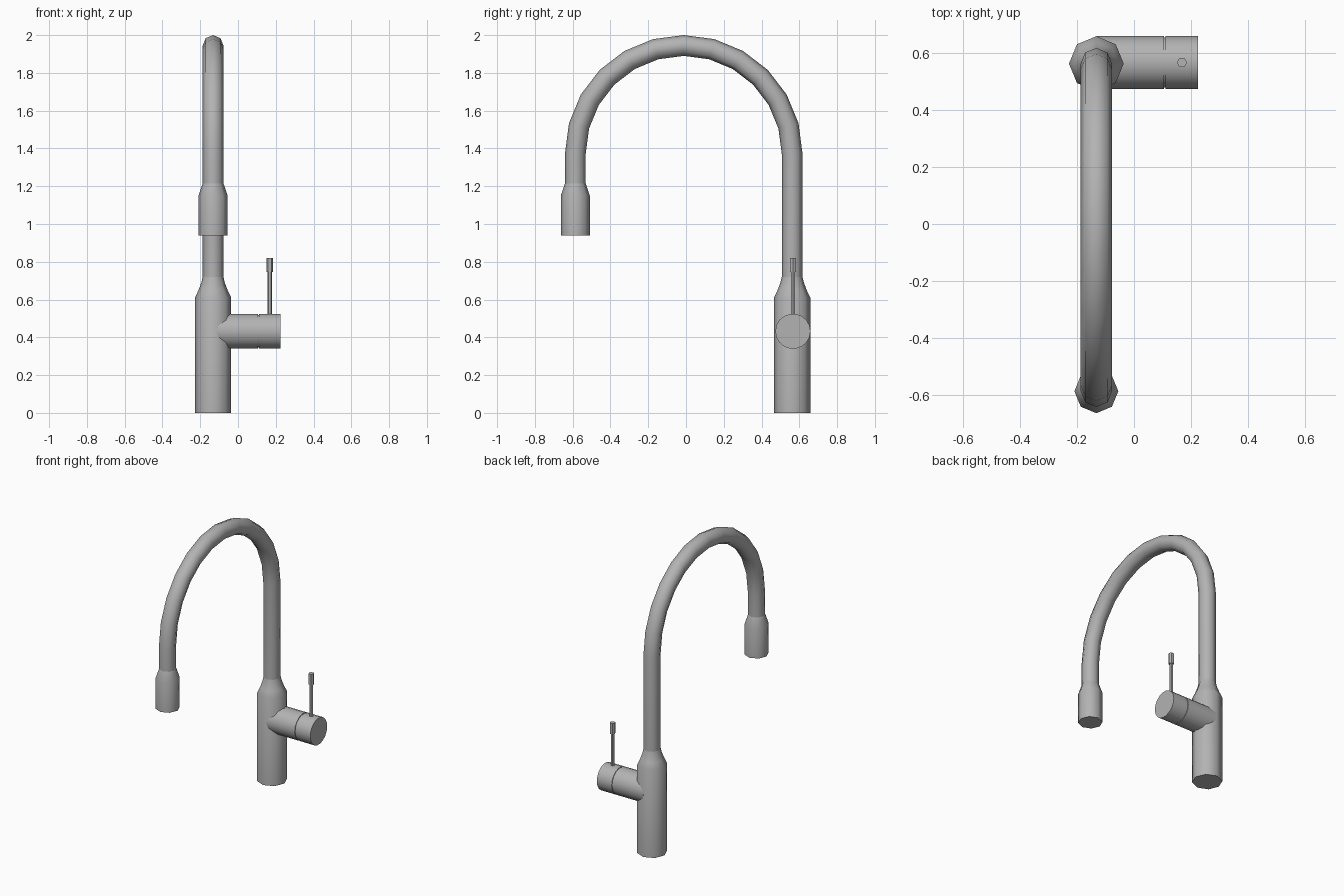
import bpy, bmesh
from math import sin, cos, pi, radians
from mathutils import Vector

if "Cube" in bpy.data.objects:
    bpy.data.objects.remove(bpy.data.objects["Cube"])

metal = bpy.data.materials.new("brushed_grey")
metal.use_nodes = True
grey = (0.45, 0.45, 0.45, 1)
metal.diffuse_color = grey
metal.node_tree.nodes["Principled BSDF"].inputs["Base Color"].default_value = grey


def loft(name, rings, sides, u, v=None):
    """Capped tube through rings of (centre, radius, second axis); u is the first axis."""
    bm = bmesh.new()
    u = Vector(u)
    loops = []
    for centre, r, w in rings:
        w = Vector(w)
        loops.append([bm.verts.new(Vector(centre) + r * (u * cos(2 * pi * i / sides) + w * sin(2 * pi * i / sides)))
                      for i in range(sides)])
    for a, b in zip(loops, loops[1:]):
        for i in range(sides):
            j = (i + 1) % sides
            bm.faces.new((a[i], a[j], b[j], b[i]))
    bm.faces.new(loops[0][::-1])
    bm.faces.new(loops[-1])
    bmesh.ops.recalc_face_normals(bm, faces=bm.faces)
    mesh = bpy.data.meshes.new(name)
    bm.to_mesh(mesh)
    bm.free()
    mesh.materials.append(metal)
    obj = bpy.data.objects.new(name, mesh)
    bpy.context.collection.objects.link(obj)
    bpy.ops.object.select_all(action="DESELECT")
    obj.select_set(True)
    bpy.context.view_layer.objects.active = obj
    bpy.ops.object.shade_smooth_by_angle(angle=radians(50))
    return obj


def upright(name, x, y, profile, sides):
    loft(name, [((x, y, z), r, (0, 1, 0)) for r, z in profile], sides, (1, 0, 0))


X, BACK, FRONT = -0.132, 0.562, -0.586
TUBE = 0.055
MID, BEND, BEND_Z = (BACK + FRONT) / 2, (BACK - FRONT) / 2, 1.371

# Body with its tapered shoulder
upright("body", X, BACK, [(0.096, 0), (0.096, 0.61), (0.077, 0.65), (0.062, 0.69), (TUBE, 0.72)], 8)

# Gooseneck spout: riser, half-circle bend, short drop
neck = [((X, BACK, 0.7), TUBE, (0, 1, 0))]
for i in range(13):
    a = pi * i / 12
    neck.append(((X, MID + BEND * cos(a), BEND_Z + BEND * sin(a)), TUBE, (0, cos(a), sin(a))))
neck.append(((X, FRONT, 1.2), TUBE, (0, -1, 0)))
loft("spout", neck, 8, (1, 0, 0))

# Spray head
upright("spray_head", X, FRONT, [(0.077, 0.94), (0.077, 1.15), (TUBE, 1.215)], 8)

# Side valve with a groove before the turning cap
valve = [(X, 0.093), (0.105, 0.093), (0.105, 0.088), (0.111, 0.088), (0.111, 0.093), (0.225, 0.093)]
loft("side_valve", [((x, BACK + 0.004, 0.432), r, (0, 0, 1)) for x, r in valve], 18, (0, 1, 0))

# Lever rod and its grip
upright("lever_rod", 0.168, BACK + 0.004, [(0.012, 0.5), (0.012, 0.75)], 6)
upright("lever_grip", 0.168, BACK + 0.004, [(0.018, 0.745), (0.018, 0.82)], 6)
